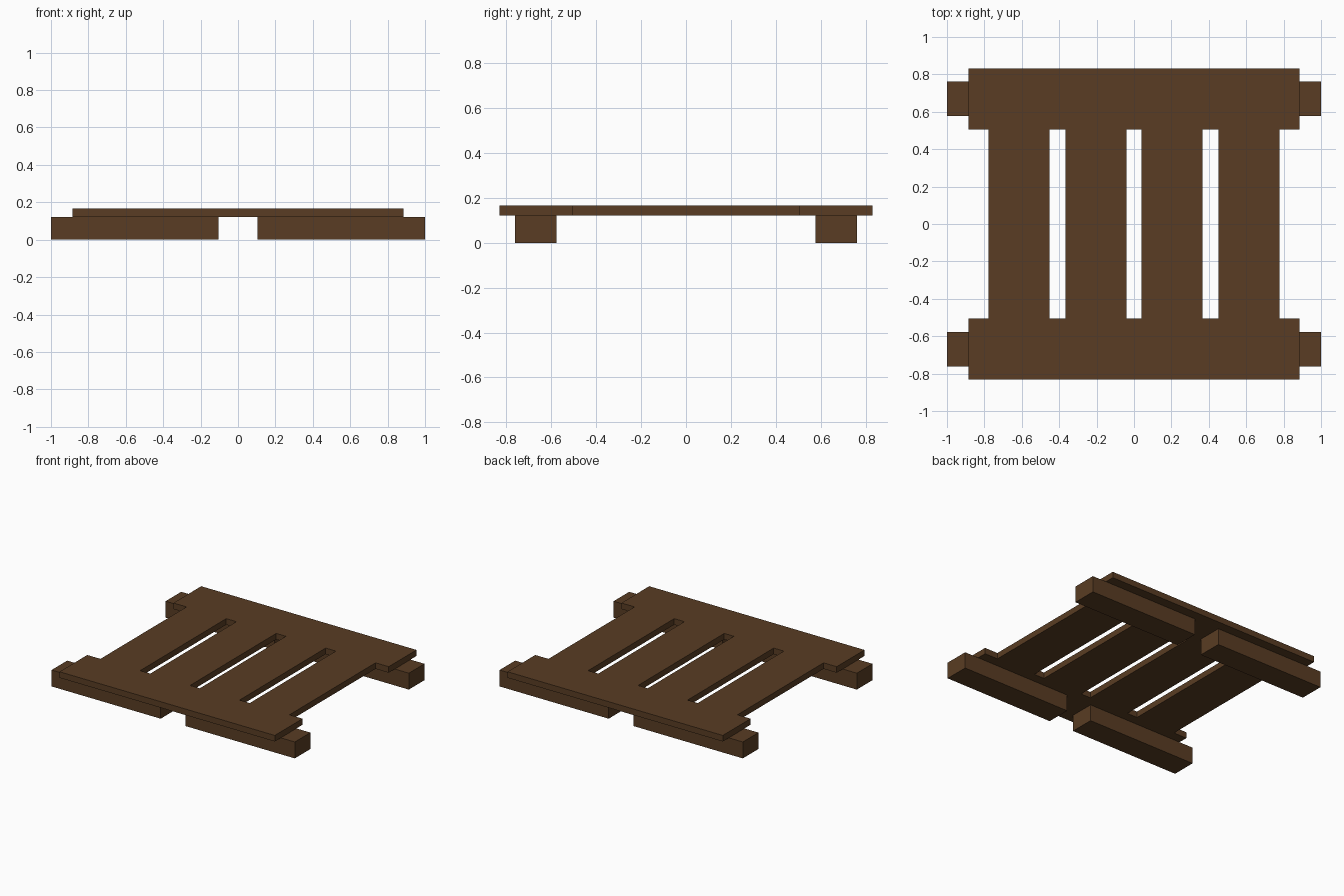
import bpy, bmesh

if "Cube" in bpy.data.objects:
    bpy.data.objects.remove(bpy.data.objects["Cube"])

DECK_Z, TOP_Z = 0.122, 0.167

wood = bpy.data.materials.new("brown_wood")
wood.diffuse_color = (0.10, 0.046, 0.017, 1)
wood.use_nodes = True
wood.node_tree.nodes["Principled BSDF"].inputs["Base Color"].default_value = wood.diffuse_color


def finish(name, bm):
    bmesh.ops.recalc_face_normals(bm, faces=bm.faces)
    mesh = bpy.data.meshes.new(name)
    bm.to_mesh(mesh)
    bm.free()
    mesh.materials.append(wood)
    obj = bpy.data.objects.new(name, mesh)
    bpy.context.collection.objects.link(obj)
    return obj


def box(name, x0, x1, y0, y1, z0, z1):
    bm = bmesh.new()
    bmesh.ops.create_cube(bm, size=1)
    for v in bm.verts:
        v.co = ((x0 + x1) / 2 + v.co.x * (x1 - x0),
                (y0 + y1) / 2 + v.co.y * (y1 - y0),
                (z0 + z1) / 2 + v.co.z * (z1 - z0))
    return finish(name, bm)


# Deck: two end boards joined by four slats, one seamless slab with open slots
half = [0.04, 0.367, 0.451, 0.777, 0.885]
xs = [-x for x in reversed(half)] + half
ys = [-0.832, -0.506, 0.506, 0.832]
slat_columns = (1, 3, 5, 7)
bm = bmesh.new()
grid = [[bm.verts.new((x, y, DECK_Z)) for x in xs] for y in ys]
for j in range(len(ys) - 1):
    for i in range(len(xs) - 1):
        if j != 1 or i in slat_columns:
            bm.faces.new((grid[j][i], grid[j][i + 1],
                          grid[j + 1][i + 1], grid[j + 1][i]))
solid = bmesh.ops.extrude_face_region(bm, geom=bm.faces[:], use_keep_orig=True)
for v in solid["geom"]:
    if isinstance(v, bmesh.types.BMVert):
        v.co.z = TOP_Z
finish("deck", bm)

# Runners: a split pair of beams under each end board
for sy, end in ((-1, "front"), (1, "back")):
    for sx, side in ((-1, "left"), (1, "right")):
        x0, x1 = sorted((sx * 0.103, sx * 1.0))
        y0, y1 = sorted((sy * 0.578, sy * 0.761))
        box(f"{end}_{side}_runner", x0, x1, y0, y1, 0, DECK_Z)
